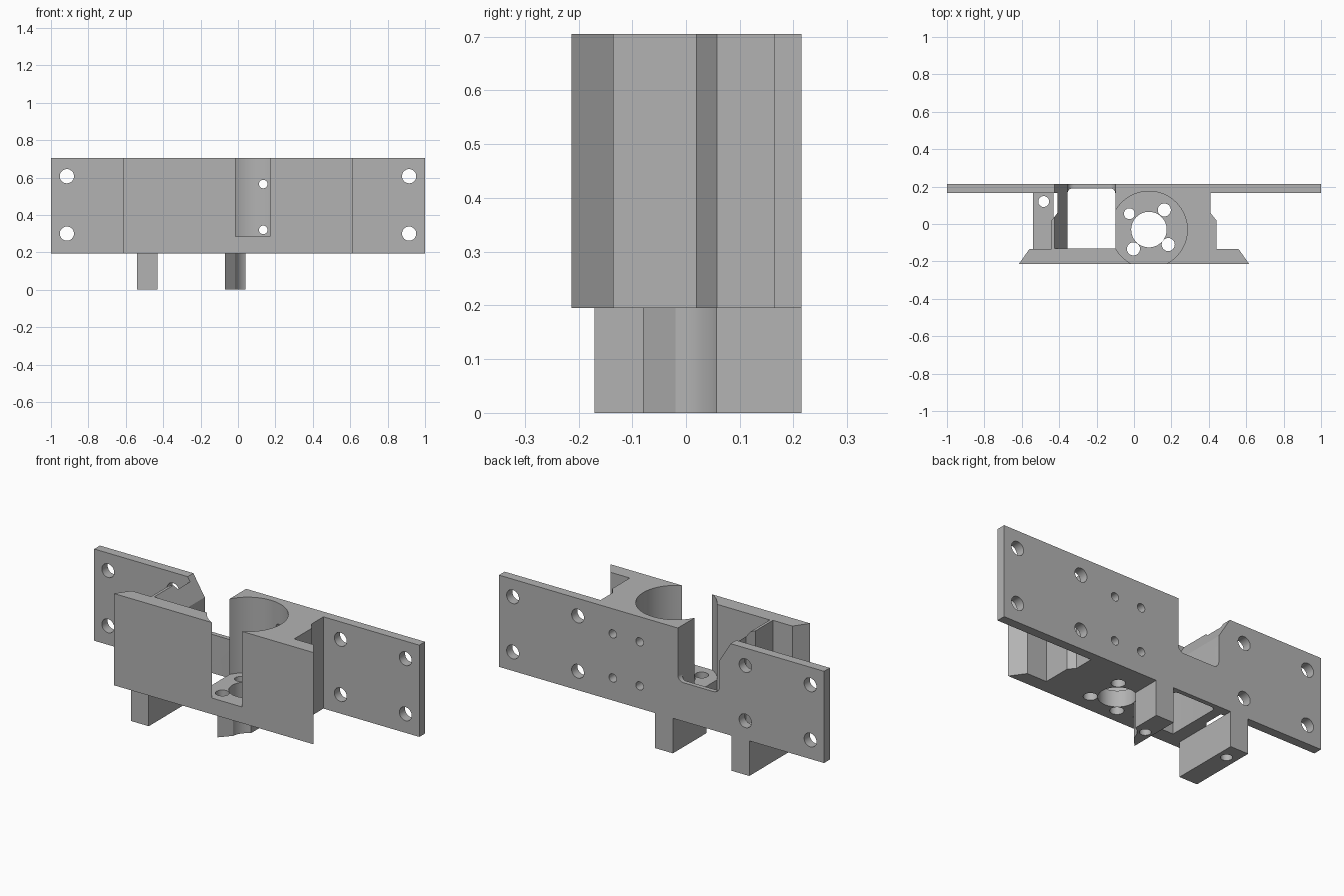
import bpy, bmesh, math

old = bpy.data.objects.get("Cube")
if old:
    bpy.data.objects.remove(old, do_unlink=True)

grey = bpy.data.materials.new("plain grey")
grey.use_nodes = True
tone = (0.45, 0.45, 0.45, 1)
grey.diffuse_color = tone
grey.node_tree.nodes["Principled BSDF"].inputs["Base Color"].default_value = tone

BOTTOM, TOP, FLOOR = 0.195, 0.705, 0.285
FRONT, BACK = -0.213, 0.215
BORE = (0.08, -0.03)


def prism(name, outline, low, high, axis="Z"):
    """Extrude an outline along z (points are x, y) or along y (points are x, z)."""
    bm = bmesh.new()

    def place(u, v, d):
        return (u, v, d) if axis == "Z" else (u, d, v)

    verts = [bm.verts.new(place(u, v, low)) for u, v in outline]
    face = bm.faces.new(verts)
    moved = bmesh.ops.extrude_face_region(bm, geom=[face])["geom"]
    shift = place(0, 0, high - low)
    bmesh.ops.translate(bm, vec=shift, verts=[g for g in moved if isinstance(g, bmesh.types.BMVert)])
    bmesh.ops.recalc_face_normals(bm, faces=bm.faces)
    mesh = bpy.data.meshes.new(name)
    bm.to_mesh(mesh)
    bm.free()
    mesh.materials.append(grey)
    obj = bpy.data.objects.new(name, mesh)
    bpy.context.collection.objects.link(obj)
    return obj


def circle(u, v, radius, sides=48):
    steps = [2 * math.pi * i / sides for i in range(sides)]
    return [(u + radius * math.cos(a), v + radius * math.sin(a)) for a in steps]


def arc(u, v, radius, start, end, steps=6):
    angles = [math.radians(start + (end - start) * i / steps) for i in range(steps + 1)]
    return [(u + radius * math.cos(a), v + radius * math.sin(a)) for a in angles]


def box(u0, u1, v0, v1):
    return [(u0, v0), (u1, v0), (u1, v1), (u0, v1)]


def combine(target, tool, operation):
    mod = target.modifiers.new("combine", "BOOLEAN")
    mod.operation, mod.solver, mod.object = operation, "EXACT", tool
    bpy.context.view_layer.objects.active = target
    bpy.ops.object.modifier_apply(modifier=mod.name)
    bpy.data.objects.remove(tool, do_unlink=True)


def cut(target, outline, low, high, axis="Z"):
    combine(target, prism("cutter", outline, low, high, axis), "DIFFERENCE")


# Bracket body: back plate, necked core and bevelled front plate in one outline
half = [(0.615, FRONT), (0.56, -0.135), (0.44, -0.135), (0.44, 0.02),
        (0.41, 0.058), (0.41, 0.165), (1, 0.165), (1, BACK)]
outline = half + [(-x, y) for x, y in reversed(half)]
body = prism("mounting_bracket", outline, BOTTOM, TOP)

# Lower pegs: one straight, one ending in a scooped tip
straight_peg = prism("straight_peg", box(-0.54, -0.43, -0.17, BACK), 0, BOTTOM)
scoop = arc(*BORE, 0.096, 115, 174, 12)
scooped_peg = prism("scooped_peg",
                    [(0.04, BACK)] + scoop + [(-0.07, -0.08), (-0.07, BACK)], 0, BOTTOM)
for peg in (straight_peg, scooped_peg):
    combine(body, peg, "UNION")

# Window through the core, with rounded rear corners
left, right, r = -0.355, -0.1, 0.025
window = ([(left, -0.13), (right, -0.13)]
          + arc(right - r, 0.19 - r, r, 0, 90) + arc(left + r, 0.19 - r, r, 90, 180))
cut(body, window, BOTTOM - 0.1, TOP + 0.1)

# Notch in the rear plate, with a sloping upper left side
r = 0.035
notch = (arc(left + r, 0.41 + r, r, 180, 270) + arc(right - r, 0.41 + r, r, 270, 360)
         + [(right, 0.8), (-0.425, 0.8), (-0.425, TOP), (left, 0.59)])
cut(body, notch, -0.13, 0.3, "Y")

# Round pocket that breaks out of the front, then its floor holes
cut(body, circle(*BORE, 0.205, 96), FLOOR, TOP + 0.1)
cut(body, circle(*BORE, 0.095, 64), BOTTOM - 0.01, FLOOR + 0.1)
for x, y, radius in [(-0.025, 0.055, 0.029), (0.162, 0.075, 0.035),
                     (-0.003, -0.133, 0.035), (0.183, -0.11, 0.035), (-0.483, 0.12, 0.029)]:
    cut(body, circle(x, y, radius, 32), -0.1, FLOOR + 0.1 if x > -0.4 else BOTTOM + 0.01)

# Screw holes through the rear plate
for x in (-0.915, -0.515, 0.515, 0.915):
    for z in (0.3, 0.607):
        cut(body, circle(x, z, 0.038, 32), 0.1, 0.3, "Y")
for x in (0.135, 0.3):
    for z in (0.32, 0.565):
        cut(body, circle(x, z, 0.023, 32), 0.06, 0.3, "Y")

bpy.ops.object.select_all(action="DESELECT")
body.select_set(True)
bpy.context.view_layer.objects.active = body
bpy.ops.object.shade_smooth_by_angle(angle=math.radians(30))
